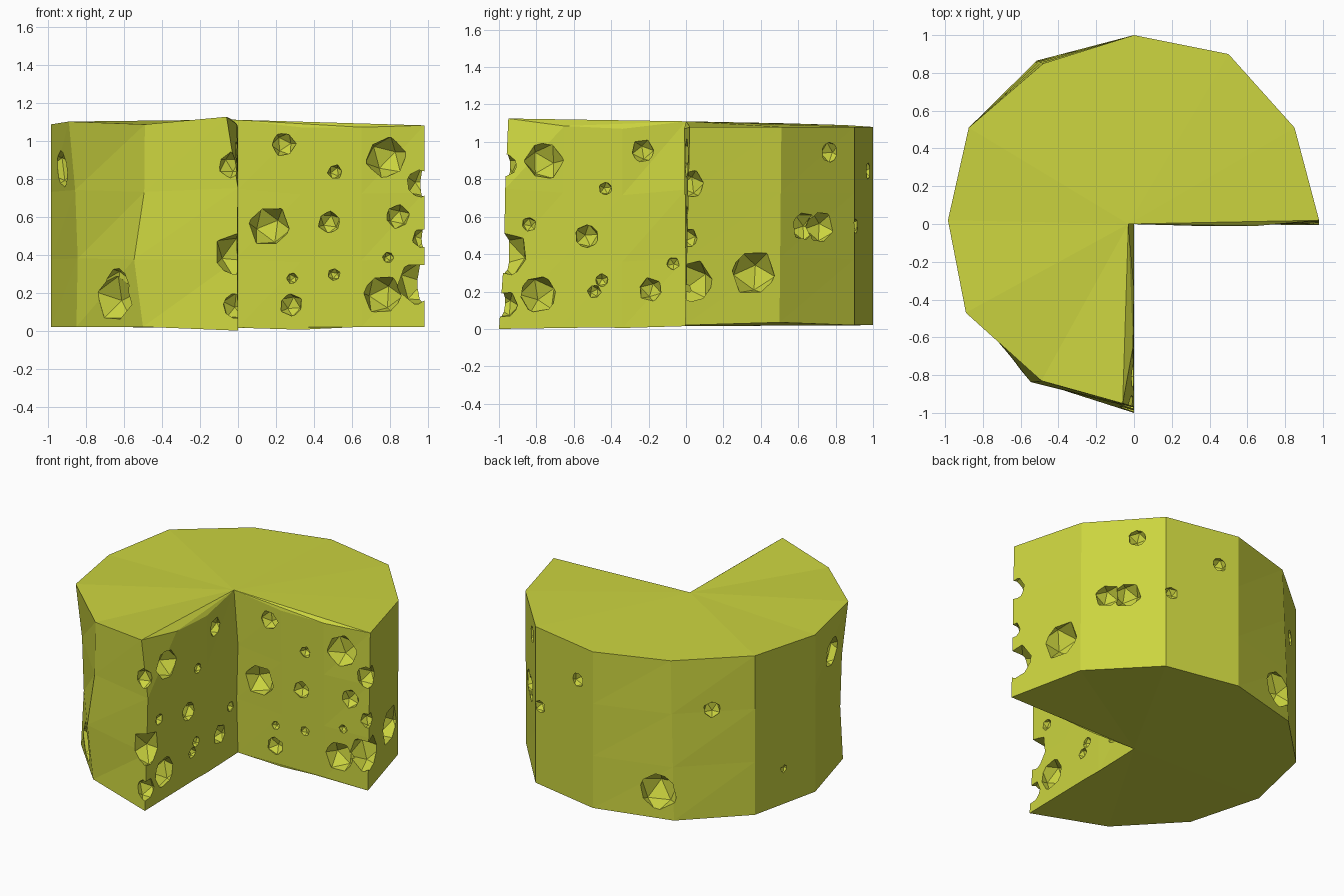
import bpy, bmesh, math, random
from mathutils import Vector, Matrix, Euler

random.seed(4)
mat = bpy.data.materials.new("cheese_yellow")
mat.diffuse_color = (0.60, 0.66, 0.05, 1)

# Top outline of the wheel with a missing quarter: x, y, top z
# (outer rim counter-clockwise, then along the two cut walls)
outline = [
    (0.98, 0.02, 1.08), (0.85, 0.51, 1.08), (0.50, 0.90, 1.08), (0, 1.0, 1.08),
    (-0.48, 0.85, 1.09), (-0.875, 0.51, 1.10), (-0.985, 0.02, 1.085),
    (-0.89, -0.47, 1.10), (-0.49, -0.83, 1.085), (-0.06, -0.95, 1.125),
    (-0.005, -0.65, 1.085), (0, -0.34, 1.07), (-0.03, 0, 1.11),
    (0.33, -0.01, 1.07), (0.65, -0.01, 1.07)]
CENTRE = 12
# Lower positions of the columns that lean: column -> (x, y, z) at the base
base = {0: (0.98, -0.005, 0.02), 1: (0.85, 0.5, 0.035), 4: (-0.515, 0.865, 0.02),
        7: (-0.85, -0.47, 0.02), 8: (-0.50, -0.84, 0.02), 9: (0, -1.0, 0.0),
        10: (0, -0.67, 0.015), 11: (0, -0.34, 0.005), 12: (0, 0, 0.015),
        13: (0.33, 0, 0.005), 14: (0.65, 0, 0.02)}
# Hand-carved unevenness: (column, ring) -> x, y shift
nudge = {(8, 1): (-0.05, 0), (7, 1): (0.02, 0.02), (7, 2): (0.02, 0.02), (9, 2): (0.04, 0),
         (9, 1): (0.015, 0.01), (12, 2): (0.02, 0)}

# Wheel body
bm = bmesh.new()
rings = []
for r in range(4):
    ring = []
    for i, p in enumerate(outline):
        top = Vector(p)
        low = Vector(base.get(i, (p[0], p[1], 0.02)))
        v = low.lerp(top, r / 3)
        v += Vector((*nudge.get((i, r), (0, 0)), 0))
        ring.append(bm.verts.new(v))
    rings.append(ring)
n = len(outline)
for a, b in zip(rings, rings[1:]):
    for i in range(n):
        j = (i + 1) % n
        bm.faces.new((a[i], a[j], b[j]))
        bm.faces.new((a[i], b[j], b[i]))
for ring, flip in ((rings[3], False), (rings[0], True)):
    for k in range(1, n - 1):
        tri = [ring[CENTRE], ring[(CENTRE + k) % n], ring[(CENTRE + k + 1) % n]]
        bm.faces.new(tri[::-1] if flip else tri)
bmesh.ops.recalc_face_normals(bm, faces=bm.faces)


def to_object(bm, name):
    me = bpy.data.meshes.new(name)
    bm.to_mesh(me)
    bm.free()
    me.materials.append(mat)
    ob = bpy.data.objects.new(name, me)
    bpy.context.collection.objects.link(ob)
    return ob


cheese = to_object(bm, "cheese_wheel")

# Holes in the wall facing the front: x, z, radius
front_wall = [
    (0.24, 0.98, 0.065), (0.51, 0.835, 0.04), (0.78, 0.91, 0.11), (0.165, 0.55, 0.11),
    (0.48, 0.57, 0.06), (0.84, 0.60, 0.065), (0.79, 0.385, 0.03), (0.285, 0.275, 0.03),
    (0.505, 0.295, 0.033), (0.28, 0.135, 0.062), (0.76, 0.19, 0.105)]
# Holes in the wall facing right: y, z, radius
side_wall = [
    (-0.76, 0.90, 0.105), (-0.23, 0.95, 0.065), (-0.43, 0.75, 0.037), (-0.84, 0.56, 0.04),
    (-0.53, 0.495, 0.068), (-0.07, 0.35, 0.037), (-0.19, 0.21, 0.065), (-0.49, 0.20, 0.037),
    (-0.45, 0.26, 0.037), (-0.79, 0.185, 0.105)]
# Holes in the rim and on the cut edges: x, y, z, radius
rim = [
    (0.96, 0.02, 0.775, 0.08), (0.97, 0.01, 0.485, 0.055), (0.95, 0.03, 0.25, 0.12),
    (-0.04, -0.96, 0.87, 0.068), (-0.01, -0.96, 0.40, 0.12), (-0.01, -0.97, 0.13, 0.075),
    (-0.65, -0.70, 0.17, 0.13), (-0.63, -0.72, 0.24, 0.10), (-0.94, -0.25, 0.85, 0.11),
    (-0.41, 0.88, 0.20, 0.13), (-0.67, 0.68, 0.75, 0.057), (-0.95, 0.28, 0.26, 0.038),
    (0.13, 0.97, 0.845, 0.05), (0.46, 0.905, 0.55, 0.045), (0.62, 0.77, 0.945, 0.06),
    (0.66, 0.72, 0.545, 0.09), (0.74, 0.63, 0.55, 0.08), (0.89, 0.36, 0.30, 0.125)]
holes = ([(x, 0.0, z, r) for x, z, r in front_wall]
         + [(0.0, y, z, r) for y, z, r in side_wall] + rim)

# One cutter made of low-poly balls
bm = bmesh.new()
for x, y, z, r in holes:
    turn = Euler([random.uniform(0, math.tau) for _ in range(3)]).to_matrix().to_4x4()
    bmesh.ops.create_icosphere(bm, subdivisions=1, radius=r * 1.04,
                               matrix=Matrix.Translation((x, y, z)) @ turn)
cutter = to_object(bm, "hole_cutter")
cutter.hide_render = True

# Carve the holes and discard the cutter
mod = cheese.modifiers.new("holes", "BOOLEAN")
mod.operation = "DIFFERENCE"
mod.object = cutter
mod.solver = "EXACT"
mod.use_self = True
bpy.context.view_layer.objects.active = cheese
cheese.select_set(True)
bpy.ops.object.modifier_apply(modifier=mod.name)
bpy.data.objects.remove(cutter)
